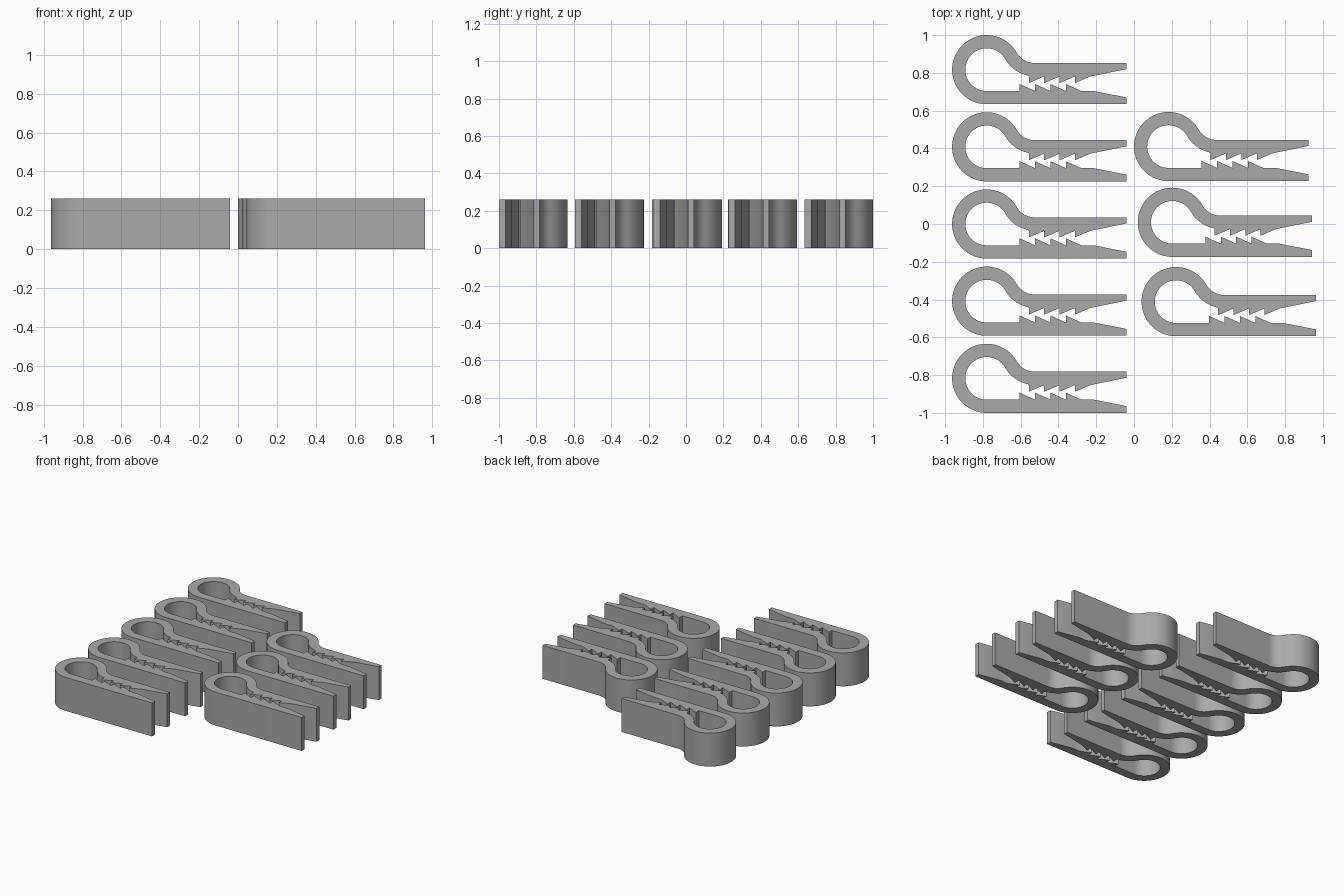
import bpy, bmesh, math

if "Cube" in bpy.data.objects:
    bpy.data.objects.remove(bpy.data.objects["Cube"])

R_OUT, R_IN, HEIGHT = 0.183, 0.113, 0.26
ARM_END, ARM_TOP, ARM_LOW = 0.74, 0.035, -0.036
NECK_X, NECK_Y, NECK_R = 0.255, 0.1456, 0.1106   # fillet joining ring and upper arm
NECK_ANGLE = math.degrees(math.atan2(NECK_Y, NECK_X))

grey = bpy.data.materials.new("plain grey")
grey.diffuse_color = (0.4, 0.4, 0.4, 1)
grey.use_nodes = True
grey.node_tree.nodes["Principled BSDF"].inputs["Base Color"].default_value = grey.diffuse_color


def arc(cx, cy, r, a0, a1, n):
    """Points along an arc, angles in degrees."""
    angles = [math.radians(a0 + (a1 - a0) * i / n) for i in range(n + 1)]
    return [(cx + r * math.cos(a), cy + r * math.sin(a)) for a in angles]


def teeth(x0, base, tip, pitch=0.0815, count=4):
    """Saw teeth: steep on the left, sloping back to the base on the right."""
    pts = []
    for i in range(count):
        x = x0 + i * pitch
        pts += [(x, base), (x, tip)]
    return pts + [(x0 + count * pitch, base)]


def clip_profile():
    # Outside: lower arm, ring, neck, upper arm
    pts = [(ARM_END, -0.147), (ARM_END, -R_OUT)]
    pts += arc(0, 0, R_OUT, 270, NECK_ANGLE, 56)
    pts += arc(NECK_X, NECK_Y, NECK_R, 180 + NECK_ANGLE, 270, 14)[1:]
    pts += [(ARM_END, ARM_TOP), (ARM_END, 0.003)]
    # Inside: upper teeth, neck, ring, lower teeth
    pts += teeth(0.223, ARM_LOW, -0.071)[::-1]
    pts += arc(NECK_X, NECK_Y, NECK_R + R_OUT - R_IN, 258, 180 + NECK_ANGLE, 14)
    pts += arc(0, 0, R_IN, NECK_ANGLE, 270, 56)[1:]
    pts += teeth(0.175, -R_IN, -0.076) + [(0.567, -R_IN)]
    return pts


# One extruded clip mesh shared by all copies
bm = bmesh.new()
face = bm.faces.new([bm.verts.new((x, y, 0)) for x, y in clip_profile()])
side = bmesh.ops.extrude_face_region(bm, geom=[face])["geom"]
bmesh.ops.translate(bm, vec=(0, 0, HEIGHT),
                    verts=[v for v in side if isinstance(v, bmesh.types.BMVert)])
bmesh.ops.recalc_face_normals(bm, faces=bm.faces[:])
mesh = bpy.data.meshes.new("clip")
bm.to_mesh(mesh)
bm.free()
mesh.materials.append(grey)

# Column of five, then a slightly staggered column of three
places = [(-0.78, 0.817 - 0.4085 * i) for i in range(5)]
places += [(0.183, 0.41), (0.203, 0.009), (0.223, -0.411)]
for i, (x, y) in enumerate(places):
    clip = bpy.data.objects.new(f"clip_{i + 1}", mesh)
    clip.location = (x, y, 0)
    bpy.context.collection.objects.link(clip)

# Smooth the ring, keep the teeth and rims sharp
bpy.context.view_layer.objects.active = clip
clip.select_set(True)
bpy.ops.object.shade_smooth_by_angle(angle=math.radians(25))
